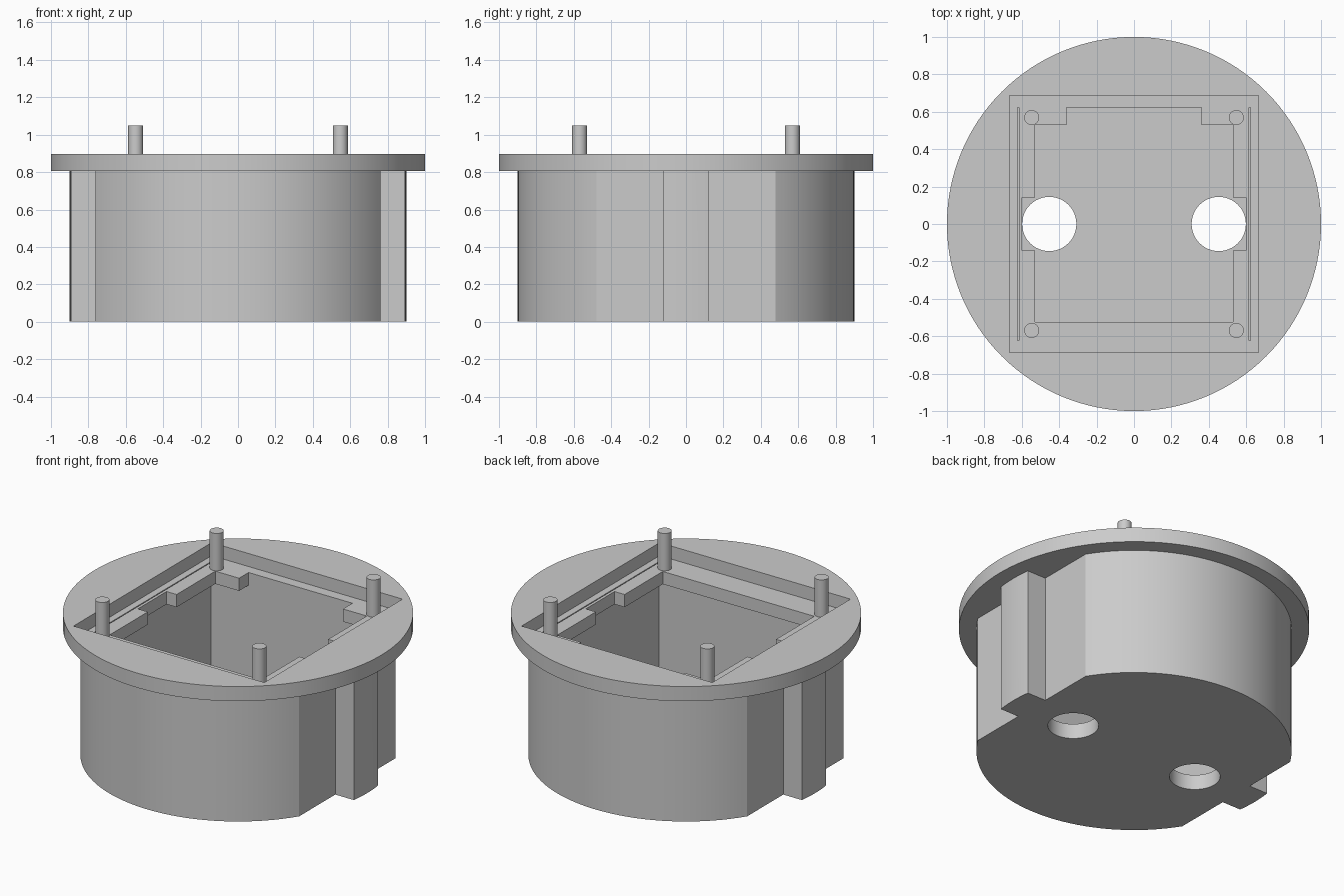
import bpy, bmesh, math

cube = bpy.data.objects.get("Cube")
if cube:
    bpy.data.objects.remove(cube, do_unlink=True)

GREY = (0.6, 0.6, 0.6, 1)
mat = bpy.data.materials.new("light grey")
mat.use_nodes = True
mat.diffuse_color = GREY
mat.node_tree.nodes["Principled BSDF"].inputs["Base Color"].default_value = GREY

FLANGE_Z, TOP_Z, LEDGE_Z, FLOOR_Z = 0.805, 0.897, 0.815, 0.095


def prism(name, outline, z0, z1):
    """Extrude a closed 2D outline from z0 to z1."""
    bm = bmesh.new()
    base = bm.faces.new([bm.verts.new((x, y, z0)) for x, y in outline])
    top = bmesh.ops.extrude_face_region(bm, geom=[base])["geom"]
    for v in top:
        if isinstance(v, bmesh.types.BMVert):
            v.co.z = z1
    bmesh.ops.recalc_face_normals(bm, faces=bm.faces)
    mesh = bpy.data.meshes.new(name)
    bm.to_mesh(mesh)
    bm.free()
    mesh.materials.append(mat)
    ob = bpy.data.objects.new(name, mesh)
    bpy.context.collection.objects.link(ob)
    return ob


def circle(r, n, cx=0, cy=0):
    return [(cx + r * math.cos(math.tau * i / n), cy + r * math.sin(math.tau * i / n))
            for i in range(n)]


def rect(x, y):
    return [(-x, -y), (x, -y), (x, y), (-x, y)]


def activate(ob):
    bpy.ops.object.select_all(action='DESELECT')
    ob.select_set(True)
    bpy.context.view_layer.objects.active = ob


def combine(ob, other, operation):
    """Apply a boolean and discard the second solid."""
    mod = ob.modifiers.new("cut", 'BOOLEAN')
    mod.object, mod.operation, mod.solver = other, operation, 'EXACT'
    activate(ob)
    bpy.ops.object.modifier_apply(modifier=mod.name)
    bpy.data.objects.remove(other, do_unlink=True)


def smooth(ob):
    activate(ob)
    bpy.ops.object.shade_smooth_by_angle(angle=math.radians(25))


# Drum outline: round front and back, flat sides, each with a central rib
R, FLAT, RIB = 0.9, 0.762, 0.12


def arc(a0, a1, n):
    return [(R * math.cos(a0 + (a1 - a0) * i / n), R * math.sin(a0 + (a1 - a0) * i / n))
            for i in range(n + 1)]


flat_angle, rib_angle = math.acos(FLAT / R), math.asin(RIB / R)
half = ([(FLAT, -RIB)] + arc(-rib_angle, rib_angle, 6) + [(FLAT, RIB)]
        + arc(flat_angle, math.pi - flat_angle, 36))
housing = prism("housing", half + [(-x, -y) for x, y in half], 0, FLANGE_Z + 0.04)

# Flange, then the shallow pocket, deep cavity and two floor holes
combine(housing, prism("flange", circle(1, 128), FLANGE_Z, TOP_Z), 'UNION')
combine(housing, prism("pocket", rect(0.665, 0.688), LEDGE_Z, 1.2), 'DIFFERENCE')
combine(housing, prism("cavity", rect(0.622, 0.622), FLOOR_Z, 1.2), 'DIFFERENCE')
for side in (-1, 1):
    hole = prism("hole", circle(0.145, 48, side * 0.453), -0.1, 0.3)
    combine(housing, hole, 'DIFFERENCE')
smooth(housing)

# Notched ledge around the top of the cavity, open at the back
right = [(0.528, -0.523), (0.528, -0.143), (0.598, -0.143), (0.598, 0.143),
         (0.528, 0.143), (0.528, 0.528), (0.362, 0.528), (0.362, 0.622),
         (0.616, 0.622), (0.616, -0.622)]
prism("ledge", right + [(-x, y) for x, y in reversed(right)], LEDGE_Z - 0.08, LEDGE_Z)

# Four locating pins
for x, xname in ((-0.547, "right"), (0.547, "left")):
    for y, yname in ((-0.569, "front"), (0.569, "back")):
        smooth(prism(f"{yname}_{xname}_pin", circle(0.04, 32, x, y), LEDGE_Z, 1.05))
